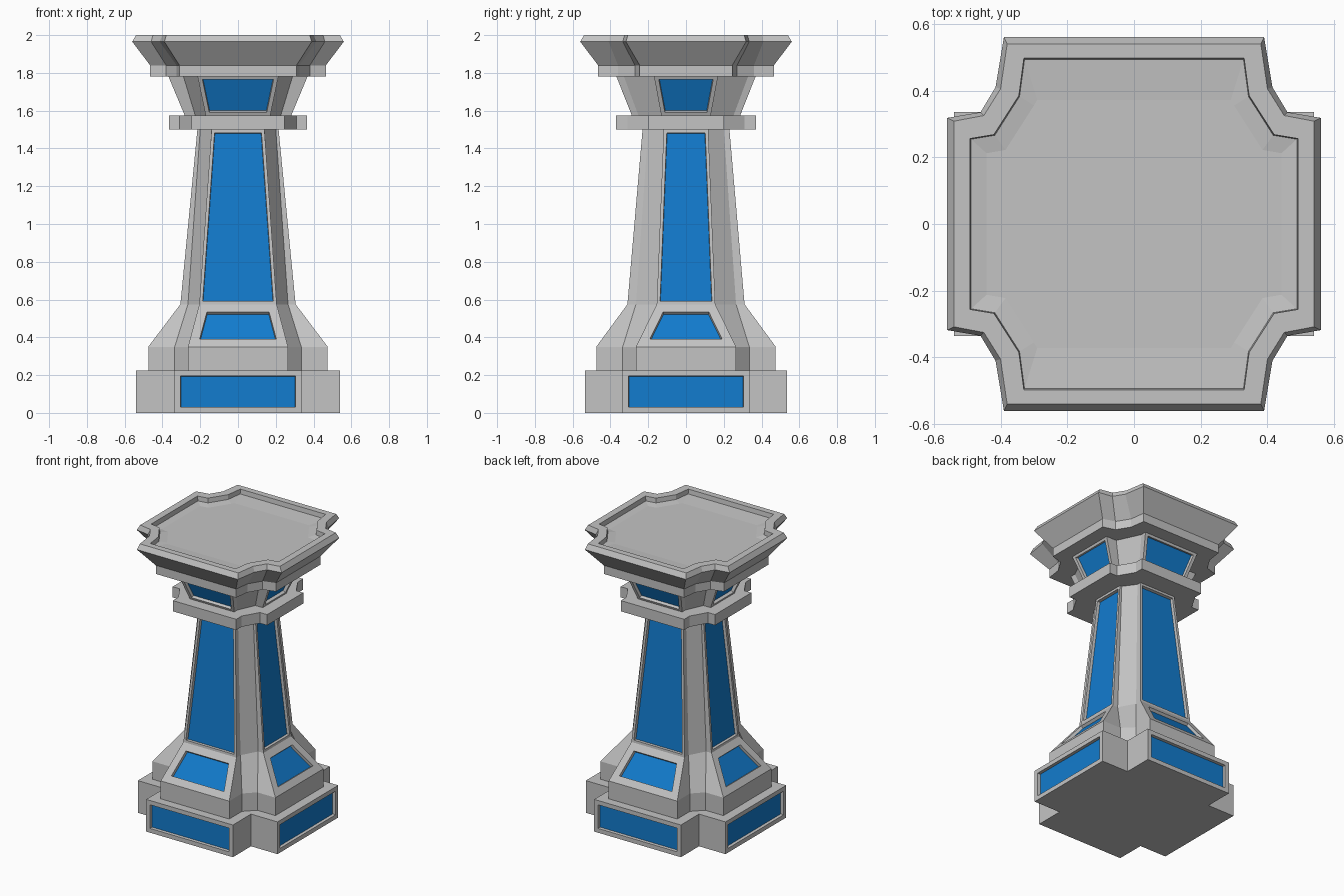
import bpy, bmesh

cube = bpy.data.objects.get("Cube")
if cube:
    bpy.data.objects.remove(cube, do_unlink=True)


def make_material(name, rgb):
    mat = bpy.data.materials.new(name)
    mat.use_nodes = True
    mat.diffuse_color = (*rgb, 1)
    mat.node_tree.nodes["Principled BSDF"].inputs["Base Color"].default_value = (*rgb, 1)
    return mat


stone = make_material("grey stone", (0.55, 0.55, 0.55))
blue = make_material("blue panel", (0.006, 0.2, 0.62))


def ring(bm, z, corner):
    """Mirror one corner's points into a closed four-armed outline."""
    back = corner[::-1]
    pts = list(corner)
    pts += [(x, -y) for x, y in back]
    pts += [(-x, -y) for x, y in corner]
    pts += [(-x, y) for x, y in back]
    return [bm.verts.new((x, y, z)) for x, y in pts]


def tier(name, levels, borders=(), depth=0.02):
    """Loft outlines upward; borders give the panel frame width per storey."""
    bm = bmesh.new()
    rings = [ring(bm, z, corner) for z, corner in levels]
    n = len(rings[0])
    bm.faces.new(rings[0])
    bm.faces.new(rings[-1])
    panels = []
    for s in range(len(rings) - 1):
        low, high = rings[s], rings[s + 1]
        for i in range(n):
            j = (i + 1) % n
            face = bm.faces.new((low[i], low[j], high[j], high[i]))
            # The last edge of each quarter is the flat front of an arm
            if s < len(borders) and borders[s] and (i + 1) % (n // 4) == 0:
                panels.append((face, borders[s]))
    bmesh.ops.recalc_face_normals(bm, faces=bm.faces[:])
    for face, border in panels:
        bmesh.ops.inset_individual(bm, faces=[face], thickness=border, use_even_offset=True)
        bmesh.ops.inset_individual(bm, faces=[face], thickness=0.002, depth=-depth,
                                   use_even_offset=True)
        face.material_index = 1
    mesh = bpy.data.meshes.new(name)
    bm.to_mesh(mesh)
    bm.free()
    mesh.materials.append(stone)
    mesh.materials.append(blue)
    obj = bpy.data.objects.new(name, mesh)
    bpy.context.collection.objects.link(obj)
    return obj


# Square-notched plinth
plinth = [(0.335, 0.535), (0.335, 0.335), (0.54, 0.335)]
tier("plinth", [(0, plinth), (0.225, plinth)], [0.03])

# Base block, sloped shoulder and tapering shaft
block = [(0.265, 0.475), (0.265, 0.335), (0.335, 0.265), (0.475, 0.265)]
tier("shaft", [
    (0.225, block),
    (0.35, block),
    (0.575, [(0.205, 0.31), (0.205, 0.265), (0.265, 0.155), (0.305, 0.155)]),
    (1.5, [(0.14, 0.23), (0.14, 0.2), (0.2, 0.118), (0.215, 0.118)]),
], [0, 0.05, 0.017])

# Collar ring
collar = [(0.245, 0.37), (0.245, 0.31), (0.31, 0.2), (0.365, 0.2)]
tier("collar", [(1.5, collar), (1.575, collar)])

# Flared capital
tier("capital", [
    (1.57, [(0.17, 0.285), (0.17, 0.25), (0.225, 0.13), (0.28, 0.13)]),
    (1.785, [(0.215, 0.37), (0.215, 0.33), (0.29, 0.17), (0.37, 0.17)]),
], [0.022])

# Cornice band, flared cornice, bevelled rim and recessed top
band = [(0.31, 0.465), (0.325, 0.36), (0.38, 0.27), (0.465, 0.245)]
tier("cornice", [
    (1.78, band),
    (1.84, band),
    (1.965, [(0.39, 0.56), (0.415, 0.41), (0.46, 0.335), (0.56, 0.318)]),
    (2.0, [(0.38, 0.54), (0.4, 0.405), (0.45, 0.325), (0.54, 0.308)]),
    (2.0, [(0.33, 0.497), (0.345, 0.385), (0.42, 0.268), (0.492, 0.256)]),
    (1.968, [(0.328, 0.493), (0.343, 0.382), (0.417, 0.266), (0.488, 0.254)]),
    (1.96, [(0.29, 0.372), (0.3, 0.355), (0.385, 0.222), (0.442, 0.212)]),
])
